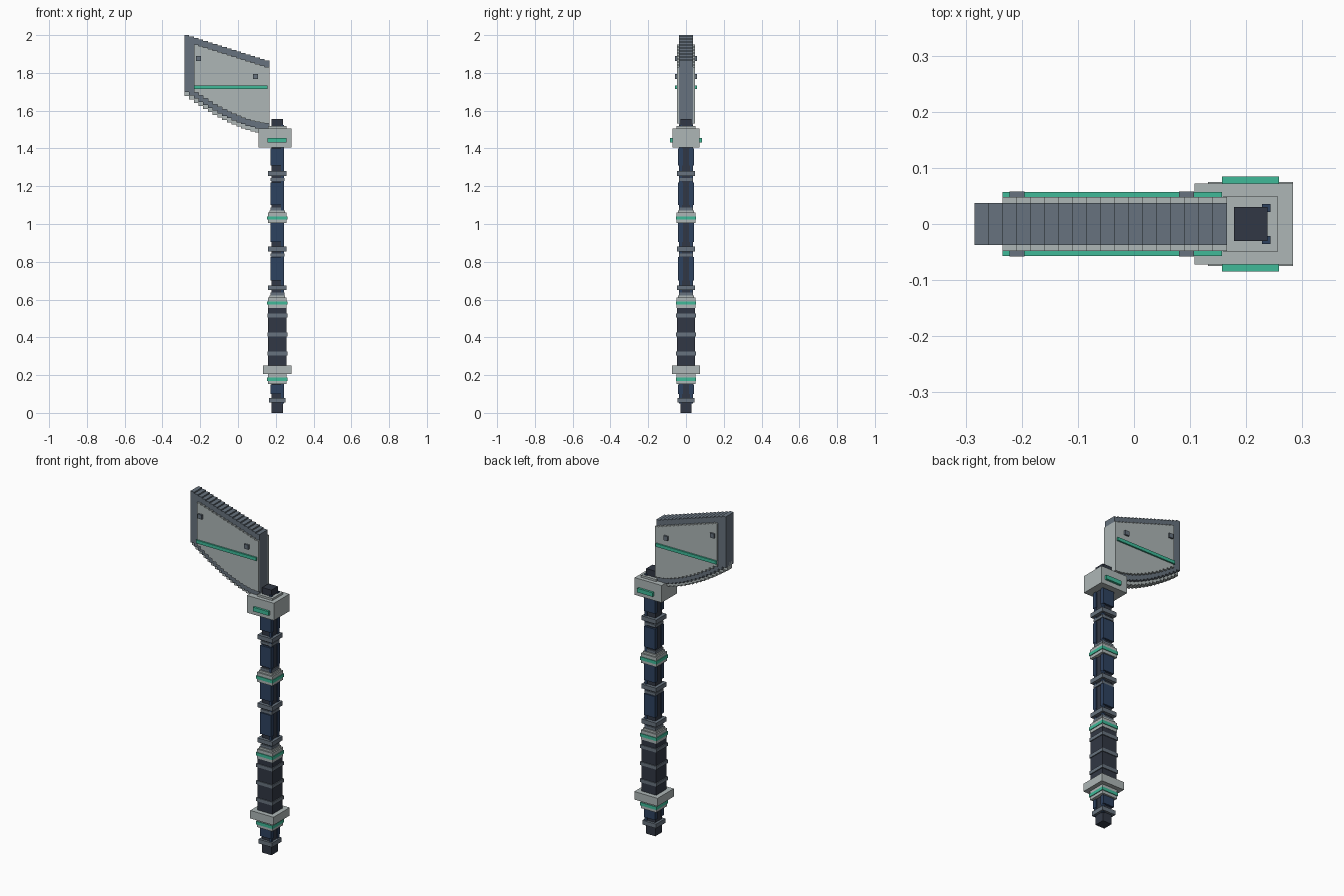
import bpy, bmesh

cube = bpy.data.objects.get("Cube")
if cube:
    bpy.data.objects.remove(cube, do_unlink=True)


def material(name, rgb):
    m = bpy.data.materials.new(name)
    m.use_nodes = True
    m.diffuse_color = (*rgb, 1)
    m.node_tree.nodes["Principled BSDF"].inputs["Base Color"].default_value = (*rgb, 1)
    return m


PALE = material("pale_metal", (0.42, 0.47, 0.47))
GREY = material("slate_grey", (0.136, 0.171, 0.209))
DARK = material("charcoal", (0.031, 0.039, 0.058))
BLUE = material("navy_blue", (0.027, 0.054, 0.115))
TEAL = material("teal_trim", (0.05, 0.49, 0.315))

CX = 0.208  # shaft axis


def finish(name, bm, mat):
    bmesh.ops.recalc_face_normals(bm, faces=bm.faces)
    mesh = bpy.data.meshes.new(name)
    bm.to_mesh(mesh)
    bm.free()
    mesh.materials.append(mat)
    obj = bpy.data.objects.new(name, mesh)
    bpy.context.collection.objects.link(obj)
    return obj


def boxes(name, mat, *bounds):
    """One object made of boxes given as (x0, x1, y0, y1, z0, z1)."""
    bm = bmesh.new()
    for x0, x1, y0, y1, z0, z1 in bounds:
        for v in bmesh.ops.create_cube(bm, size=1)["verts"]:
            v.co = (x0 + (v.co.x + 0.5) * (x1 - x0),
                    y0 + (v.co.y + 0.5) * (y1 - y0),
                    z0 + (v.co.z + 0.5) * (z1 - z0))
    return finish(name, bm, mat)


def band(half, z0, z1):
    """Square block around the shaft axis."""
    return (CX - half, CX + half, -half, half, z0, z1)


def both(x0, x1, y0, y1, z0, z1):
    """A box and its mirror across y = 0."""
    return [(x0, x1, y0, y1, z0, z1), (x0, x1, -y1, -y0, z0, z1)]


# Shaft core
boxes("shaft_core", DARK, (0.178, 0.238, -0.03, 0.03, 0, 1.555))

# Blue sleeves: front and back plates, with corner strips on the sides
for i, (z0, z1) in enumerate([(0.10, 0.15), (0.70, 0.825), (0.905, 1.005),
                              (1.10, 1.22), (1.31, 1.40)]):
    boxes(f"sleeve_{i + 1}", BLUE,
          *both(0.172, 0.244, 0.026, 0.042, z0, z1),
          *both(0.228, 0.244, 0.017, 0.030, z0, z1),
          *both(0.172, 0.188, 0.017, 0.030, z0, z1))
boxes("corner_strips", BLUE, *both(0.228, 0.243, 0.021, 0.036, 0.05, 1.525))

# Grey rings
rings = [band(0.044, 0.055, 0.08)]
for z in (0.63, 0.835, 1.235):
    rings += [band(0.037, z - 0.008, z + 0.008), band(0.048, z + 0.02, z + 0.045)]
rings.append(band(0.036, 1.07, 1.088))
boxes("shaft_rings", GREY, *rings)

# Grip
boxes("grip", DARK, band(0.048, 0.25, 0.555))
boxes("grip_rings", GREY, *[band(0.053, z - 0.01, z + 0.01) for z in (0.315, 0.415, 0.515)])

# Pale shaft collars with teal trim
for name, z0, z1, zt in [("lower_collar", 0.152, 0.207, 0.178),
                         ("middle_collar", 0.555, 0.61, 0.582),
                         ("upper_collar", 1.005, 1.06, 1.032)]:
    boxes(name, PALE, band(0.050, z0, z1))
    boxes(name + "_trim", TEAL, band(0.054, zt - 0.009, zt + 0.009))
boxes("collar_caps", PALE, band(0.042, 0.61, 0.622), band(0.042, 1.06, 1.072))

# Guard and head block
boxes("guard", PALE, (0.132, 0.283, -0.075, 0.075, 0.205, 0.252))
boxes("head_block", PALE, (0.108, 0.283, -0.072, 0.072, 1.405, 1.506))
boxes("head_cap", PALE, band(0.049, 1.506, 1.518))
boxes("head_trim", TEAL, *both(0.157, 0.258, 0.07, 0.085, 1.431, 1.455))

# Blade, cut from stepped slices
X0, X1, N = -0.284, 0.166, 18
STEP = (X1 - X0) / N


def top(i):
    return 2.0 - 0.135 * i / (N - 1)


def bottom(i):
    return 1.70 - 0.2 * (1 - (1 - i / (N - 1)) ** 1.6)


def stepped(name, mat, first, last, half, low, high):
    """Staircase outline over slices first..last, extruded along y."""
    outline = []
    for i in range(first, last + 1):
        a, b = X0 + i * STEP, X0 + (i + 1) * STEP
        outline += [(a, high(i)), (b, high(i))]
    for i in range(last, first - 1, -1):
        a, b = X0 + i * STEP, X0 + (i + 1) * STEP
        outline += [(b, low(i)), (a, low(i))]
    bm = bmesh.new()
    face = bm.faces.new([bm.verts.new((x, -half, z)) for x, z in outline])
    ext = bmesh.ops.extrude_face_region(bm, geom=[face])["geom"]
    for v in ext:
        if isinstance(v, bmesh.types.BMVert):
            v.co.y = half
    return finish(name, bm, mat)


stepped("blade_body", GREY, 0, N - 1, 0.037, bottom, top)
stepped("blade_panel", PALE, 2, N - 1, 0.048,
        lambda i: bottom(i) + 0.033, lambda i: top(i) - 0.034)
stepped("cutting_edge", PALE, 0, N - 2, 0.022,
        lambda i: bottom(i) - 0.022, lambda i: bottom(i) + 0.02)

# Blade details
boxes("blade_stripe", TEAL, *both(-0.234, 0.157, 0.046, 0.057, 1.715, 1.734))
boxes("blade_studs", GREY, *both(-0.222, -0.195, 0.046, 0.058, 1.864, 1.89),
      *both(0.08, 0.107, 0.046, 0.058, 1.768, 1.794))
